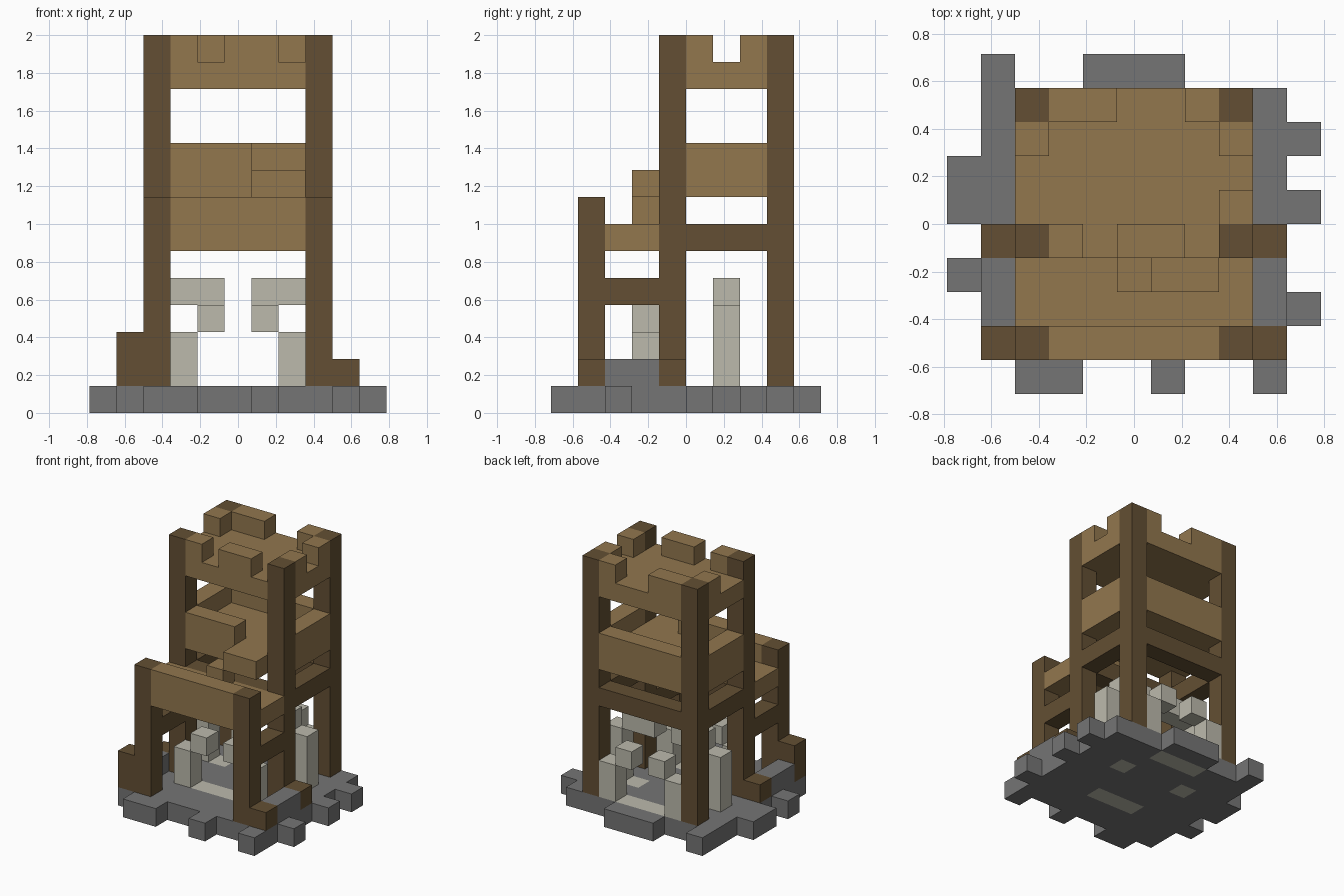
import bpy, bmesh
from mathutils import Vector

cube = bpy.data.objects.get("Cube")
if cube:
    bpy.data.objects.remove(cube, do_unlink=True)

U = 1 / 7                          # block size
ORIGIN = Vector((-5.5, -5, 0))     # corner of the block grid


def material(name, rgb):
    m = bpy.data.materials.new(name)
    m.use_nodes = True
    m.diffuse_color = (*rgb, 1)
    m.node_tree.nodes["Principled BSDF"].inputs["Base Color"].default_value = (*rgb, 1)
    return m


planks = material("light wood", (0.287, 0.184, 0.076))
timber = material("dark wood", (0.125, 0.078, 0.033))
slab = material("grey stone", (0.178, 0.178, 0.178))
pale = material("pale stone", (0.503, 0.491, 0.413))

owner = {}    # block -> part name
parts = {}    # part name -> material


def box(part, mat, x, y, z, mirror=False):
    """Fill blocks; x, y, z are a single index or an inclusive (first, last)."""
    parts[part] = mat
    rx, ry, rz = [range(v[0], v[1] + 1) if isinstance(v, tuple) else (v,) for v in (x, y, z)]
    for i in rx:
        for j in ry:
            for k in rz:
                owner.setdefault((i, j, k), part)
                if mirror:
                    owner.setdefault((10 - i, j, k), part)


# Pale stone ribs inside the tower, with their roots set in the slab
for name, y in (("front_rib", 3), ("back_rib", 8)):
    box(name, pale, (4, 6), y, 0)
    box(name, pale, 3, y, (1, 2), True)
    box(name, pale, 4, y, 3, True)
box("middle_rib", pale, 3, 6, 0, True)
box("middle_rib", pale, 2, 6, (1, 3), True)
box("middle_rib", pale, (3, 4), 6, 4, True)

# Corner posts and their feet
box("front_posts", timber, 2, 1, (1, 7), True)
box("middle_posts", timber, 2, 4, (1, 13), True)
box("back_posts", timber, 2, 8, (1, 13), True)
box("tall_foot", timber, 1, 1, (1, 2))
box("front_foot", timber, 9, 1, 1)
box("middle_feet", timber, 1, 4, 1, True)

# Dark beams
box("side_beams", timber, 2, (2, 3), 4, True)
box("ring_beam", timber, 2, (5, 7), 6, True)
for y in (4, 8):
    box("ring_beam", timber, (3, 7), y, 6)

# Front balcony with steps
box("balcony_floor", planks, (2, 8), (2, 3), 6)
box("balcony_rail", planks, (3, 7), 1, (6, 7))
box("lower_step", planks, 5, 3, 7)
box("upper_step", planks, (6, 7), 3, 8)

# Upper room, open at the steps
box("room_floor", planks, (3, 7), (4, 7), 8)
box("room_front_wall", planks, (3, 5), 4, 9)
box("room_side_walls", planks, 2, (5, 7), (8, 9), True)
box("room_back_wall", planks, (3, 7), 8, (8, 9))

# Roof deck and battlements
box("roof_deck", planks, (2, 8), (4, 8), 12)
for x, y in ((3, 4), ((5, 6), 4), ((3, 4), 8), (7, 8), (2, 7), (8, 7), (8, 5)):
    box("battlements", planks, x, y, 13)

# Ground slab with a ragged edge and low side walls
box("ground_slab", slab, (1, 9), (1, 8), 0)
for x, y in ((1, 9), ((4, 6), 9), (0, (5, 6)), (0, 3), (10, 7), (10, 5), (10, 2),
             ((2, 3), 0), (6, 0), (9, 0)):
    box("ground_slab", slab, x, y, 0)
box("low_walls", slab, 1, (2, 3), 1, True)


def build(part, mat):
    """Make one object from the outer faces of a part's blocks."""
    bm = bmesh.new()
    for cell, name in owner.items():
        if name != part:
            continue
        for axis in range(3):
            for side in (0, 1):
                near = list(cell)
                near[axis] += 2 * side - 1
                if tuple(near) in owner:
                    continue
                a, b = (axis + 1) % 3, (axis + 2) % 3
                ring = []
                for da, db in ((0, 0), (1, 0), (1, 1), (0, 1)):
                    p = Vector(cell)
                    p[axis] += side
                    p[a] += da
                    p[b] += db
                    ring.append(bm.verts.new((p + ORIGIN) * U))
                bm.faces.new(ring if side else ring[::-1])
    bmesh.ops.remove_doubles(bm, verts=bm.verts, dist=U / 100)
    bmesh.ops.dissolve_limit(bm, angle_limit=0.01, verts=bm.verts, edges=bm.edges)
    mesh = bpy.data.meshes.new(part)
    bm.to_mesh(mesh)
    bm.free()
    mesh.materials.append(mat)
    bpy.context.collection.objects.link(bpy.data.objects.new(part, mesh))


for part, mat in parts.items():
    build(part, mat)
